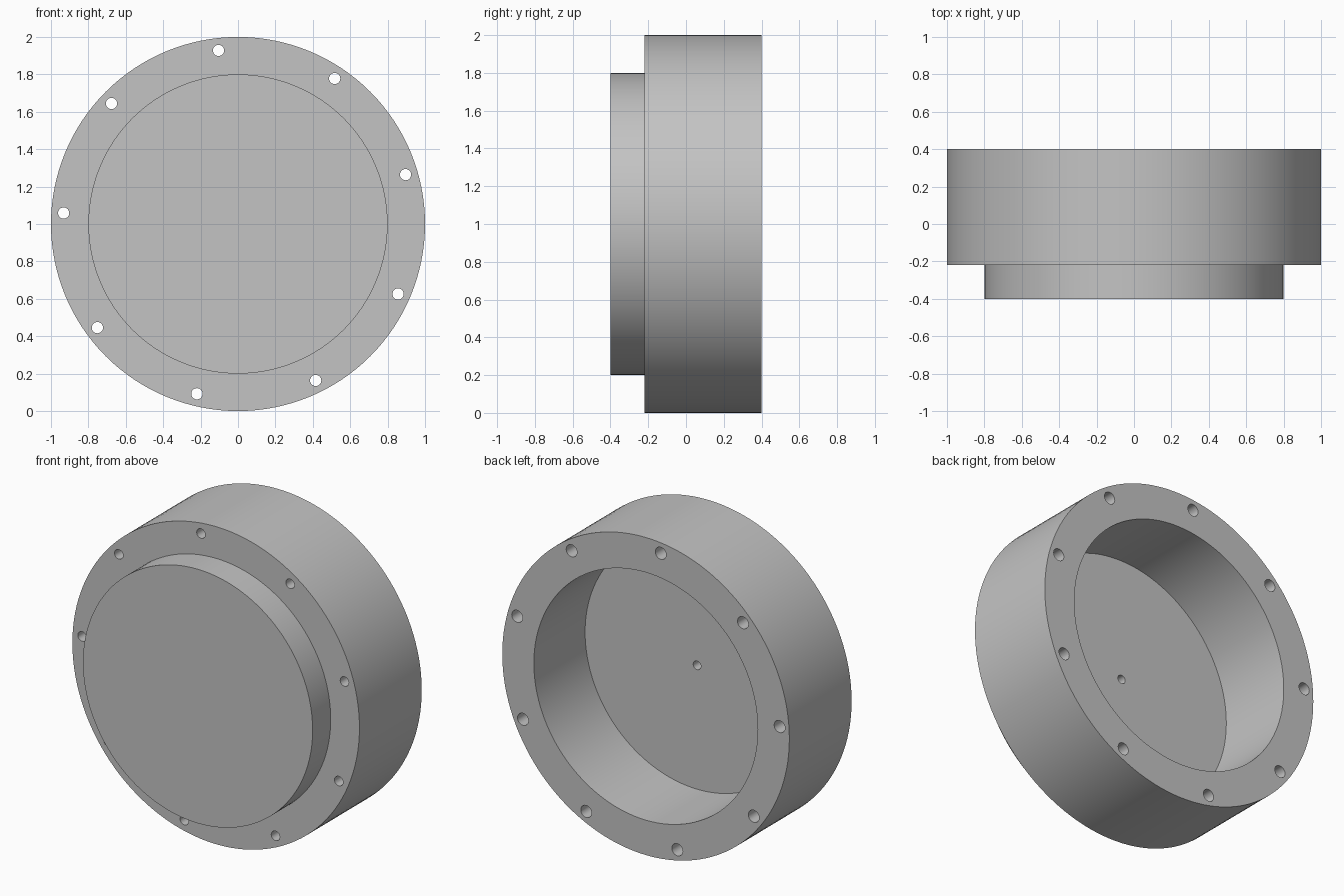
import bpy
import bmesh
from math import radians, sin, cos, tau

default = bpy.data.objects.get("Cube")
if default:
    bpy.data.objects.remove(default, do_unlink=True)

grey = bpy.data.materials.new("plain grey")
grey.use_nodes = True
colour = (0.55, 0.55, 0.55, 1)
grey.diffuse_color = colour
grey.node_tree.nodes["Principled BSDF"].inputs["Base Color"].default_value = colour


def lathe(bm, profile, sides, cx=0.0, cz=1.0):
    """Turn (radius, y) points about a y axis, closing both ends with a disc."""
    rings = []
    for r, y in profile:
        rings.append([bm.verts.new((cx + r * cos(tau * i / sides), y,
                                    cz + r * sin(tau * i / sides)))
                      for i in range(sides)])
    for a, b in zip(rings, rings[1:]):
        for i in range(sides):
            j = (i + 1) % sides
            bm.faces.new((a[i], a[j], b[j], b[i]))
    bm.faces.new(rings[0])
    bm.faces.new(rings[-1])


def make_object(name, bm):
    bmesh.ops.recalc_face_normals(bm, faces=bm.faces)
    mesh = bpy.data.meshes.new(name)
    bm.to_mesh(mesh)
    bm.free()
    mesh.materials.append(grey)
    obj = bpy.data.objects.new(name, mesh)
    bpy.context.collection.objects.link(obj)
    return obj


# Stepped round housing: front boss, wide body, rear cavity, blind centre hole
bm = bmesh.new()
lathe(bm, [(0.8, -0.4), (0.8, -0.22), (1, -0.22), (1, 0.4), (0.78, 0.4),
           (0.78, -0.11), (0.027, -0.11), (0.027, -0.21)], 128)
housing = make_object("round_housing", bm)

# Ring of nine bolt holes, wider at the rear
bm = bmesh.new()
for k in range(9):
    angle = radians(16.4 + 40 * k)
    lathe(bm, [(0.03, -0.3), (0.03, 0.09), (0.038, 0.09), (0.038, 0.5)], 24,
          0.934 * cos(angle), 1 + 0.934 * sin(angle))
cutter = make_object("bolt_hole_cutter", bm)
cutter.hide_render = True

drill = housing.modifiers.new("bolt holes", 'BOOLEAN')
drill.operation = 'DIFFERENCE'
drill.solver = 'EXACT'
drill.object = cutter

bpy.ops.object.select_all(action='DESELECT')
housing.select_set(True)
bpy.context.view_layer.objects.active = housing
bpy.ops.object.modifier_apply(modifier=drill.name)
bpy.data.objects.remove(cutter, do_unlink=True)
bpy.ops.object.shade_smooth_by_angle(angle=radians(30))
